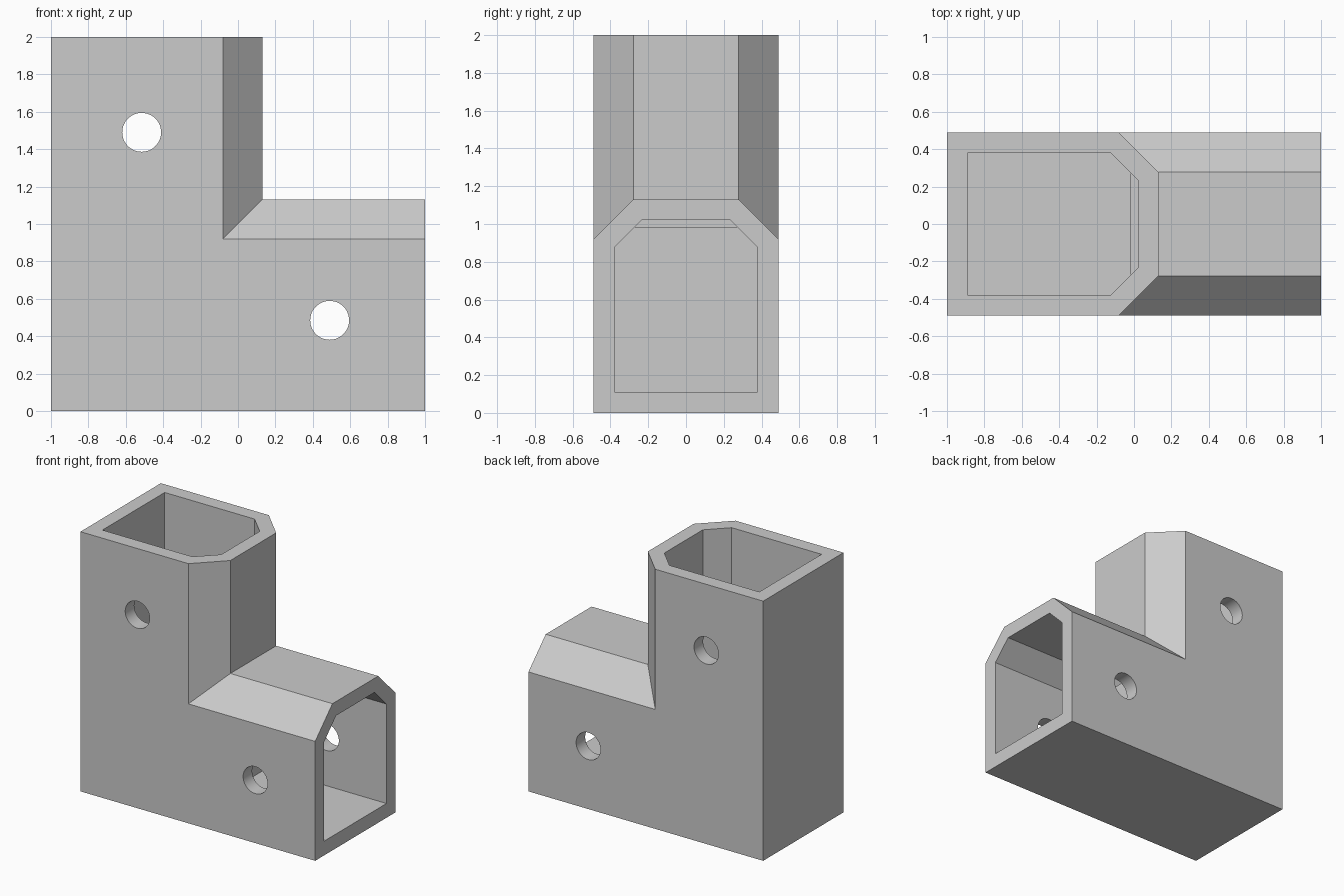
import bpy, bmesh, math
from mathutils import Matrix, Vector

cube = bpy.data.objects.get("Cube")
if cube:
    bpy.data.objects.remove(cube, do_unlink=True)

grey = bpy.data.materials.new("plain grey")
grey.use_nodes = True
colour = (0.6, 0.6, 0.6, 1)
grey.diffuse_color = colour
grey.node_tree.nodes["Principled BSDF"].inputs["Base Color"].default_value = colour


def make_object(name, bm):
    bmesh.ops.recalc_face_normals(bm, faces=bm.faces)
    mesh = bpy.data.meshes.new(name)
    bm.to_mesh(mesh)
    bm.free()
    mesh.materials.append(grey)
    obj = bpy.data.objects.new(name, mesh)
    bpy.context.collection.objects.link(obj)
    return obj


def arm(name, half, low, shoulder, top, flat, start, end, upright):
    """Chamfered tube section swept along x, or along z when upright."""
    profile = [(-half, low), (half, low), (half, shoulder),
               (flat, top), (-flat, top), (-half, shoulder)]
    bm = bmesh.new()

    def place(y, height, along):
        # Both arms share one profile, mirrored across the elbow diagonal
        return (height - 1, y, along) if upright else (along - 1, y, height)

    rings = [[bm.verts.new(place(y, h, a)) for y, h in profile] for a in (start, end)]
    for ring in rings:
        bm.faces.new(ring)
    for i in range(len(profile)):
        j = (i + 1) % len(profile)
        bm.faces.new((rings[0][i], rings[0][j], rings[1][j], rings[1][i]))
    return make_object(name, bm)


def combine(target, other, operation):
    mod = target.modifiers.new(operation.title(), "BOOLEAN")
    mod.operation = operation
    mod.solver = "EXACT"
    mod.object = other
    bpy.context.view_layer.objects.active = target
    bpy.ops.object.modifier_apply(modifier=mod.name)
    bpy.data.objects.remove(other, do_unlink=True)


# Outer elbow: two chamfered arms meeting in a mitre
outer = dict(half=0.489, low=0, shoulder=0.92, top=1.13, flat=0.279, start=0, end=2)
bracket = arm("elbow_bracket", upright=False, **outer)
combine(bracket, arm("upright_arm", upright=True, **outer), "UNION")

# Blind sockets in both open ends, just touching at the inner corner
socket = dict(half=0.379, low=0.11, shoulder=0.876, top=1.021, flat=0.234,
              start=0.983, end=2.2)
for upright in (False, True):
    combine(bracket, arm("socket_cutter", upright=upright, **socket), "DIFFERENCE")

# Round screw holes through both side walls of each arm
for x, z in ((-0.515, 1.49), (0.49, 0.485)):
    bm = bmesh.new()
    bmesh.ops.create_cone(bm, cap_ends=True, segments=48, radius1=0.104,
                          radius2=0.104, depth=1.4,
                          matrix=Matrix.Translation(Vector((x, 0, z)))
                          @ Matrix.Rotation(math.pi / 2, 4, "X"))
    combine(bracket, make_object("screw_hole_cutter", bm), "DIFFERENCE")

# Smooth the hole walls, keep the flat faces crisp
bpy.ops.object.select_all(action="DESELECT")
bracket.select_set(True)
bpy.context.view_layer.objects.active = bracket
bpy.ops.object.shade_smooth_by_angle(angle=math.radians(30))
